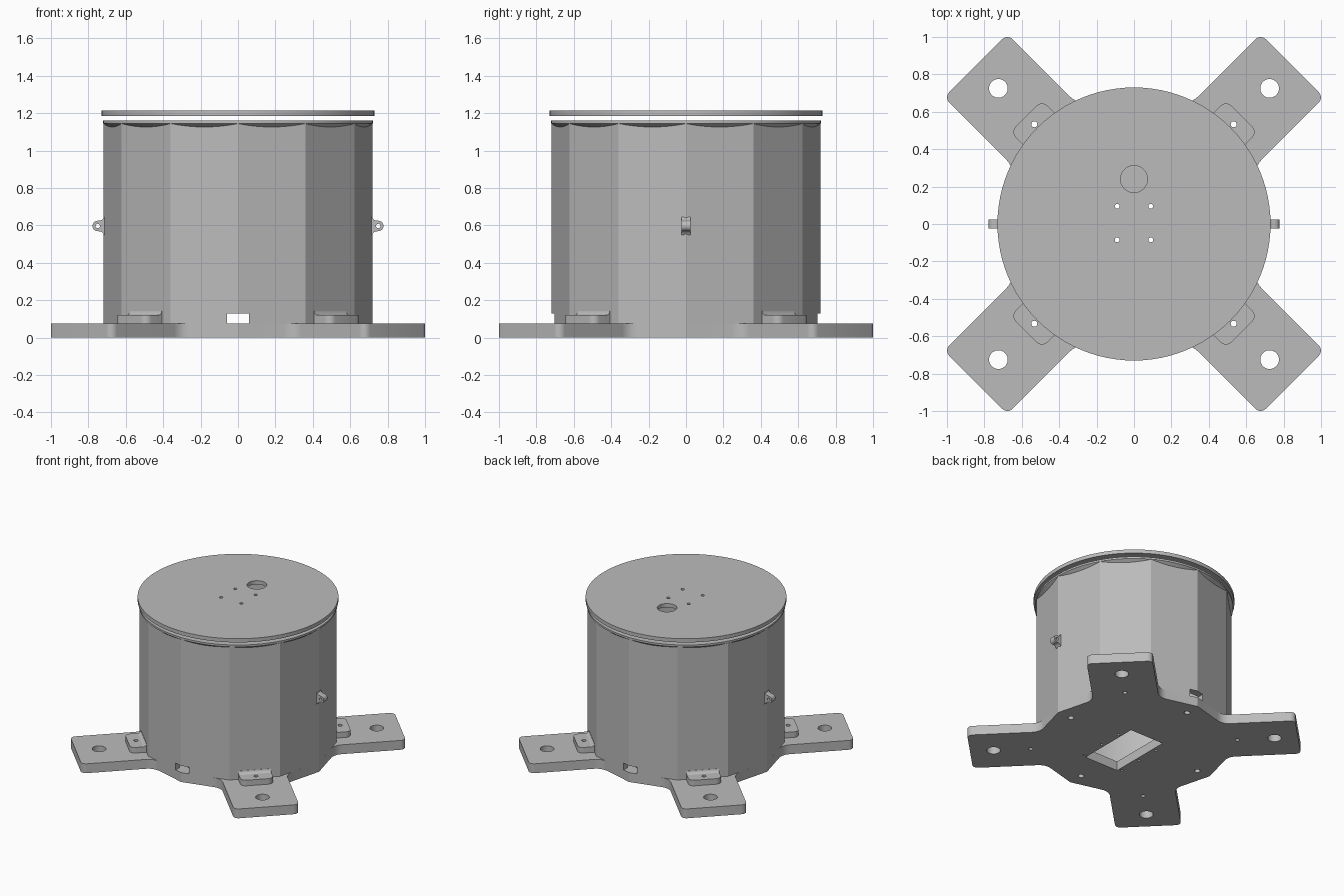
import bpy, bmesh, math
from mathutils import Vector, Matrix

if "Cube" in bpy.data.objects:
    bpy.data.objects.remove(bpy.data.objects["Cube"])

GREY = bpy.data.materials.new("mid_grey")
GREY.diffuse_color = (0.5, 0.5, 0.5, 1)
GREY.use_nodes = True
GREY.node_tree.nodes["Principled BSDF"].inputs["Base Color"].default_value = GREY.diffuse_color


def finish(obj, angle=25):
    """Weld, fix normals, shade by angle and colour."""
    me = obj.data
    bm = bmesh.new()
    bm.from_mesh(me)
    bmesh.ops.remove_doubles(bm, verts=bm.verts, dist=1e-5)
    bmesh.ops.recalc_face_normals(bm, faces=bm.faces)
    bm.to_mesh(me)
    bm.free()
    me.shade_smooth()
    me.set_sharp_from_angle(angle=math.radians(angle))
    me.materials.clear()
    me.materials.append(GREY)
    return obj


def add(name, me):
    obj = bpy.data.objects.new(name, me)
    bpy.context.collection.objects.link(obj)
    return obj


def circle(r, n=24, cx=0.0, cy=0.0):
    return [(cx + r * math.cos(math.tau * i / n), cy + r * math.sin(math.tau * i / n))
            for i in range(n)]


def rounded(corners, seg=6):
    """Fillet each (x, y, radius) corner of a closed outline."""
    out = []
    for i, (x, y, r) in enumerate(corners):
        p = Vector((x, y))
        if r == 0:
            out.append((x, y))
            continue
        a = (Vector(corners[i - 1][:2]) - p).normalized()
        b = (Vector(corners[(i + 1) % len(corners)][:2]) - p).normalized()
        half = a.angle(b) / 2
        c = p + (a + b).normalized() * r / math.sin(half)
        start = p + a * r / math.tan(half) - c
        end = p + b * r / math.tan(half) - c
        turn = math.atan2(start.x * end.y - start.y * end.x, start.dot(end))
        for k in range(seg + 1):
            out.append(tuple(c + Matrix.Rotation(turn * k / seg, 2) @ start))
    return out


def plate(name, loops, z0, z1, matrix=None):
    """Extrude an outline (first loop) with holes (other loops)."""
    cu = bpy.data.curves.new(name, 'CURVE')
    cu.dimensions = '2D'
    cu.fill_mode = 'BOTH'
    cu.extrude = (z1 - z0) / 2
    for loop in loops:
        sp = cu.splines.new('POLY')
        sp.points.add(len(loop) - 1)
        for pt, (x, y) in zip(sp.points, loop):
            pt.co = (x, y, 0, 1)
        sp.use_cyclic_u = True
    tmp = add(name + "_curve", cu)
    dg = bpy.context.evaluated_depsgraph_get()
    me = bpy.data.meshes.new_from_object(tmp.evaluated_get(dg))
    bpy.data.objects.remove(tmp)
    me.transform(Matrix.Translation((0, 0, (z0 + z1) / 2)))
    if matrix:
        me.transform(matrix)
    return finish(add(name, me))


def lathe(name, profile, n=96):
    bm = bmesh.new()
    rings = [[bm.verts.new((x, y, z)) for x, y in circle(r, n)] for r, z in profile]
    for i, ring in enumerate(rings):
        prev = rings[i - 1]
        for j in range(n):
            k = (j + 1) % n
            bm.faces.new((prev[j], prev[k], ring[k], ring[j]))
    me = bpy.data.meshes.new(name)
    bm.to_mesh(me)
    bm.free()
    return finish(add(name, me))


R = 0.72            # corner radius of the twelve-sided body
BASE = 0.075        # base thickness
signs = [(1, 1), (-1, 1), (-1, -1), (1, -1)]

# Base plate: twelve-sided centre with four diagonal arms
arm = [(0.509, -0.509, 0), (0.665, -0.24, 0.1), (1.197, -0.24, 0.04),
       (1.197, 0.24, 0.04), (0.665, 0.24, 0.1)]
corners = []
for q in range(4):
    a = math.radians(45 + 90 * q)
    corners += [(u * math.cos(a) - v * math.sin(a), u * math.sin(a) + v * math.cos(a), r)
                for u, v, r in arm]
holes = [[(-0.15, -0.37), (0.15, -0.37), (0.15, 0.145), (-0.15, 0.145)]]
for sx, sy in signs:
    holes.append(circle(0.05, 32, 0.725 * sx, 0.725 * sy))
    holes.append(circle(0.016, 16, 0.533 * sx, 0.533 * sy))
for x, y in [(0.6, 0), (-0.6, 0), (0, 0.6), (0, -0.6)]:
    holes.append(circle(0.022, 16, x, y))
for x in (-0.177, 0.177):
    for y in (0.035, -0.155, -0.35):
        holes.append(circle(0.01, 12, x, y))
plate("base_plate", [rounded(corners)] + holes, 0, BASE)

# Hollow body with cable notches at front and back
body = plate("body", [circle(R, 12), circle(0.66, 72)], BASE, 1.145)
bpy.ops.mesh.primitive_cube_add(size=1, location=(0, 0, 0.095))
cutter = bpy.context.object
cutter.name = "notch_cutter"
cutter.scale = (0.12, 2, 0.07)
cutter.hide_render = True
mod = body.modifiers.new("notch", 'BOOLEAN')
mod.operation = 'DIFFERENCE'
mod.solver = 'EXACT'
mod.object = cutter
bpy.context.view_layer.update()
cut = bpy.data.meshes.new_from_object(
    body.evaluated_get(bpy.context.evaluated_depsgraph_get()))
body.modifiers.clear()
body.data = cut
bpy.data.objects.remove(cutter)
finish(body)

# Round rim flaring out of the body
lathe("rim", [(0.655, 1.125), (0.694, 1.125), (0.721, 1.145), (0.721, 1.16), (0.655, 1.16)])

# Floating lid with one large hole and four screw holes
plate("lid", [circle(0.73, 96), circle(0.072, 40, 0, 0.24)]
      + [circle(0.013, 12, 0.09 * sx, 0.09 * sy + 0.005) for sx, sy in signs], 1.185, 1.215)

# Screw tabs on the diagonals, each with a fillet against the wall
tab = rounded([(0.68, -0.12, 0), (0.815, -0.12, 0.04), (0.815, 0.12, 0.04), (0.68, 0.12, 0)])
fillet = [(0.68, 0.115), (0.72, 0.115), (0.72, 0.12)]
fillet += [(0.72 - 0.023 * math.sin(t * math.pi / 8), 0.143 - 0.023 * math.cos(t * math.pi / 8))
           for t in range(1, 5)] + [(0.68, 0.143)]
upright = Matrix.Rotation(math.pi / 2, 4, 'X')
for q in range(4):
    turn = Matrix.Rotation(math.radians(45 + 90 * q), 4, 'Z')
    plate("screw_tab", [tab, circle(0.016, 16, 0.754, 0)], BASE, 0.12, turn)
    plate("tab_fillet", [fillet], -0.12, 0.12, turn @ upright)

# Side ears with a cross hole
ear = [(0.70, -0.047), (0.717, -0.047), (0.724, -0.036), (0.735, -0.029)]
ear += [(0.75 + 0.028 * math.cos(math.radians(d)), 0.028 * math.sin(math.radians(d)))
        for d in range(-90, 91, 15)]
ear += [(x, -y) for x, y in reversed(ear[:4])]
for q in (0, math.pi):
    place = Matrix.Rotation(q, 4, 'Z') @ Matrix.Translation((0, 0, 0.597)) @ upright
    plate("side_ear", [ear, circle(0.012, 16, 0.75, 0)], -0.025, 0.025, place)
